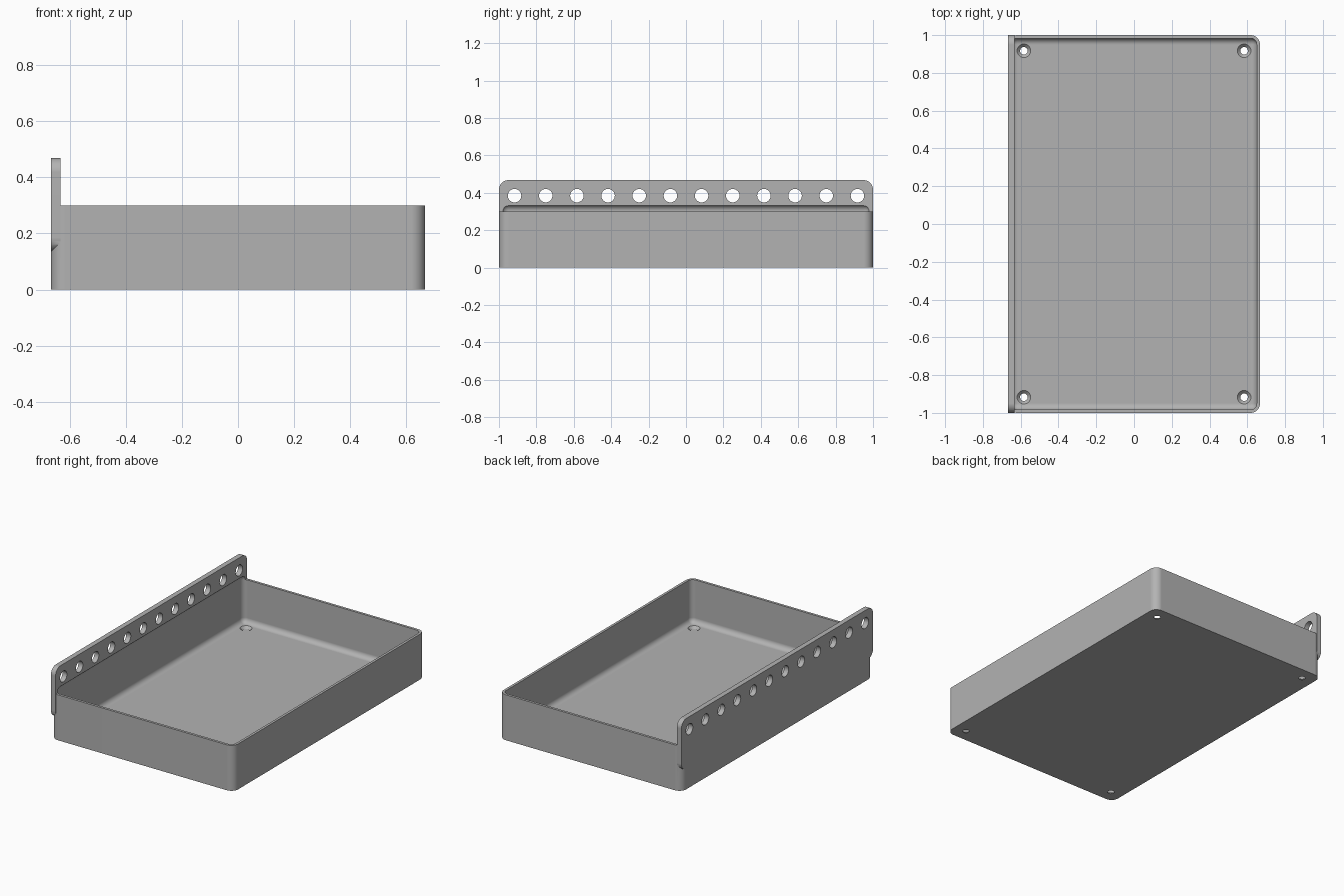
import bpy, bmesh, math
from mathutils import Matrix, Vector

cube = bpy.data.objects.get("Cube")
if cube:
    bpy.data.objects.remove(cube, do_unlink=True)

HX, HY, H = 0.6667, 1.0, 0.30       # half width, half length, tray height
WALL, RAIL = 0.0167, 0.0333         # wall and rail thickness
RAIL_LOW, RAIL_TOP = 0.135, 0.468

grey = bpy.data.materials.new("plain grey")
grey.use_nodes = True
grey.diffuse_color = (0.45, 0.45, 0.45, 1)
grey.node_tree.nodes["Principled BSDF"].inputs["Base Color"].default_value = (0.45, 0.45, 0.45, 1)


def finish(bm, name):
    bmesh.ops.recalc_face_normals(bm, faces=bm.faces)
    mesh = bpy.data.meshes.new(name)
    bm.to_mesh(mesh)
    bm.free()
    mesh.materials.append(grey)
    ob = bpy.data.objects.new(name, mesh)
    bpy.context.collection.objects.link(ob)
    return ob


def rounded_box(name, low, high, radius, axis=None):
    """Box with edges rounded: only those along one axis, or all of them."""
    low, high = Vector(low), Vector(high)
    bm = bmesh.new()
    bmesh.ops.create_cube(bm, size=1)
    for v in bm.verts:
        v.co = (low + high) / 2 + v.co * (high - low)
    edges = [e for e in bm.edges if axis is None
             or abs((e.verts[0].co - e.verts[1].co).normalized()[axis]) > 0.9]
    bmesh.ops.bevel(bm, geom=edges, offset=radius, segments=8, profile=0.5,
                    affect='EDGES', clamp_overlap=True)
    return finish(bm, name)


def drills(name, centres, r1, r2, depth, turn=Matrix()):
    """Row of round cutters, r1 at the low end and r2 at the high end."""
    bm = bmesh.new()
    for c in centres:
        bmesh.ops.create_cone(bm, cap_ends=True, segments=32, radius1=r1, radius2=r2,
                              depth=depth, matrix=Matrix.Translation(c) @ turn)
    return finish(bm, name)


def combine(target, tool, operation):
    tool.hide_render = True
    mod = target.modifiers.new("combine", 'BOOLEAN')
    mod.operation, mod.solver, mod.object = operation, 'EXACT', tool
    bpy.context.view_layer.objects.active = target
    bpy.ops.object.modifier_apply(modifier=mod.name)
    bpy.data.objects.remove(tool, do_unlink=True)


# Tray block with rounded upright corners, joined to the mounting rail
tray = rounded_box("tray_with_rail", (-HX, -HY, 0), (HX, HY, H), 0.05, axis=2)
rail = rounded_box("rail", (-HX, -HY, RAIL_LOW), (-HX + RAIL, HY, RAIL_TOP), 0.05, axis=0)
combine(tray, rail, 'UNION')

# Hollow with all edges rounded; it also scoops into the foot of the rail
hollow = rounded_box("hollow", (-HX + WALL, -HY + WALL, WALL),
                     (HX - WALL, HY - WALL, H + 0.036), 0.0333)
combine(tray, hollow, 'DIFFERENCE')

# Row of round holes along the rail
row = [(-HX + RAIL / 2, (i - 5.5) / 6, 0.385) for i in range(12)]
combine(tray, drills("rail_holes", row, 0.036, 0.036, 0.1,
                     Matrix.Rotation(math.pi / 2, 4, 'Y')), 'DIFFERENCE')

# Countersunk screw holes in the floor corners
corners = [(sx * 0.583, sy * 0.917, WALL / 2) for sx in (-1, 1) for sy in (-1, 1)]
combine(tray, drills("floor_holes", corners, 0.012, 0.044, 2 * WALL), 'DIFFERENCE')

# Smooth fillets, crisp edges, flat large faces
bpy.ops.object.select_all(action='DESELECT')
tray.select_set(True)
bpy.context.view_layer.objects.active = tray
bpy.ops.object.shade_smooth_by_angle(angle=math.radians(30))
weighted = tray.modifiers.new("weighted normals", 'WEIGHTED_NORMAL')
weighted.keep_sharp = True
